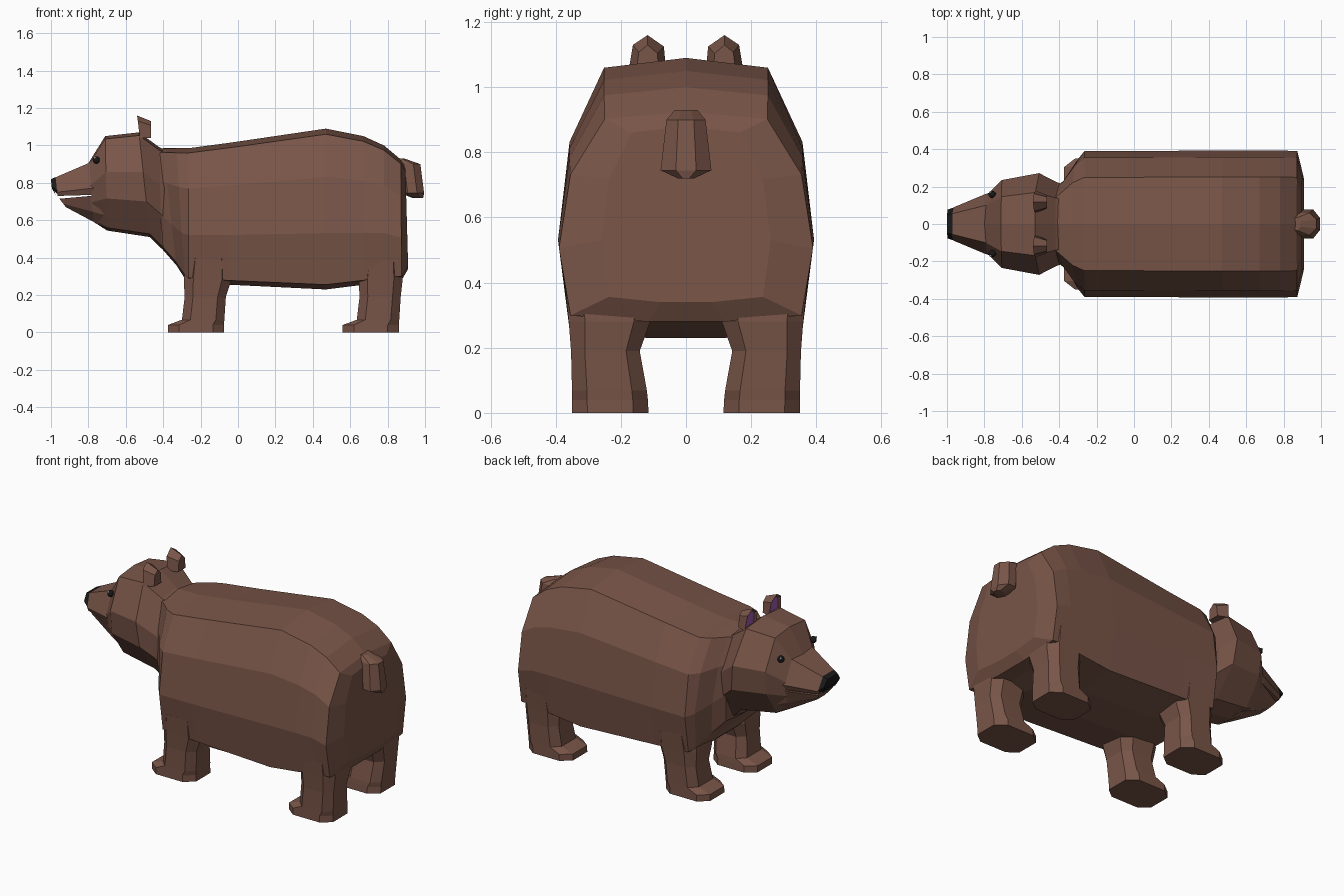
import bpy, bmesh
from mathutils import Vector

if "Cube" in bpy.data.objects:
    bpy.data.objects.remove(bpy.data.objects["Cube"])


def material(name, rgb):
    m = bpy.data.materials.new(name)
    m.diffuse_color = (*rgb, 1)
    m.use_nodes = True
    m.node_tree.nodes["Principled BSDF"].inputs["Base Color"].default_value = m.diffuse_color
    return m


FUR = material("brown_fur", (0.191, 0.091, 0.065))
BLACK = material("black", (0.01, 0.01, 0.01))
WHITE = material("white", (0.9, 0.9, 0.9))
PINK = material("ear_lining", (0.33, 0.10, 0.42))


def finish(bm, name, *mats):
    bmesh.ops.recalc_face_normals(bm, faces=bm.faces)
    me = bpy.data.meshes.new(name)
    bm.to_mesh(me)
    bm.free()
    for m in mats:
        me.materials.append(m)
    ob = bpy.data.objects.new(name, me)
    bpy.context.collection.objects.link(ob)
    return ob


def skin(rings):
    """Flat-faced loft through closed rings of equal length, capped at both ends."""
    bm = bmesh.new()
    vs = [[bm.verts.new(p) for p in r] for r in rings]
    n = len(vs[0])
    for a, b in zip(vs, vs[1:]):
        for i in range(n):
            j = (i + 1) % n
            bm.faces.new((a[i], a[j], b[j], b[i]))
    bm.faces.new(vs[0])
    bm.faces.new(vs[-1])
    return bm


def loft_x(name, profile, sections, mat=FUR):
    """profile: half outline (y, t); sections: (x_top, x_bottom, top, bottom, half width)."""
    full = profile + [(-y, t) for y, t in reversed(profile) if y > 0]
    rings = [[(xb + t * (xt - xb), y * w, b + t * (top - b)) for y, t in full]
             for xt, xb, top, b, w in sections]
    return finish(skin(rings), name, mat)


def loft_z(name, sections, cut, mat=FUR):
    """sections: (z, x0, x1, y0, y1), octagonal rings with corner fraction cut."""
    rings = []
    for z, x0, x1, y0, y1 in sections:
        a, b = (x1 - x0) * cut, (y1 - y0) * cut
        rings.append([(x0 + a, y0, z), (x1 - a, y0, z), (x1, y0 + b, z), (x1, y1 - b, z),
                      (x1 - a, y1, z), (x0 + a, y1, z), (x0, y1 - b, z), (x0, y0 + b, z)])
    return finish(skin(rings), name, mat)


# Body: chest to rump
loft_x("body", [(0, 1), (.64, .965), (.91, .70), (1, .35), (.91, .03), (.3, 0), (0, 0)], [
    (-.44, -.40, .98, .44, .20),
    (-.40, -.33, .985, .36, .25),
    (-.33, -.285, .985, .29, .345),
    (-.265, -.265, .985, .27, .39),
    (-.04, -.04, 1.015, .255, .39),
    (.47, .47, 1.09, .23, .393),
    (.67, .67, 1.05, .255, .393),
    (.78, .78, 1.00, .28, .393),
    (.87, .875, .925, .28, .39),
    (.895, .91, .88, .34, .26)])

# Head with brow and neck
HEAD = [(0, 1), (.62, .97), (1, .62), (.95, .34), (.5, .03), (0, 0)]
loft_x("head", HEAD, [
    (-.80, -.77, .905, .59, .155),
    (-.71, -.70, 1.05, .545, .235),
    (-.53, -.47, 1.07, .51, .272),
    (-.42, -.41, .99, .45, .225),
    (-.36, -.32, .96, .37, .20)])

# Snout, lower jaw and nose
SNOUT = [(0, 1), (.62, 1), (1, .2), (.9, 0), (0, 0)]
loft_x("snout", SNOUT, [
    (-.72, -.72, .935, .735, .185),
    (-.80, -.80, .905, .735, .158),
    (-.975, -.965, .83, .73, .088)])
loft_x("nose", SNOUT, [
    (-.97, -.96, .833, .735, .088),
    (-1.0, -.995, .82, .77, .078),
    (-1.0, -.975, .815, .735, .07)], BLACK)
loft_x("lower_jaw", [(0, 1), (1, 1), (.85, .4), (.5, 0), (0, 0)], [
    (-.70, -.68, .735, .545, .19),
    (-.79, -.77, .73, .59, .15),
    (-.955, -.92, .715, .67, .068)])

# Stubby tail
loft_z("tail", [
    (.72, .93, .99, -.025, .025),
    (.745, .87, .995, -.078, .078),
    (.90, .85, .975, -.06, .06),
    (.93, .84, .89, -.035, .035)], .3)


def ball(name, centre, r, mat):
    bm = bmesh.new()
    bmesh.ops.create_uvsphere(bm, u_segments=10, v_segments=6, radius=r)
    bmesh.ops.translate(bm, verts=bm.verts, vec=centre)
    return finish(bm, name, mat)


for side, s in (("left", -1), ("right", 1)):
    # Legs with stepped paws
    for part, dx, back in (("front_leg", 0, 0), ("hind_leg", .935, .01)):
        rows = [(0, -.375, -.075, .115, .35), (.04, -.375, -.075, .117, .35),
                (.068, -.30, -.073, .12, .35), (.19, -.285, -.065, .142, .353),
                (.28, -.29, -.035 - 2 * back, .11, .36),
                (.40, -.275, -.04 - 2 * back, .11, .372)]
        loft_z(f"{side}_{part}", [(z, x0 + dx, x1 + dx, *sorted((s * a, s * b)))
                                  for z, x0, x1, a, b in rows], .2)

    # Ears: pentagon outline, narrower at the back, lined recess at the front
    outline = [(-.058, 1.04), (-.05, 1.125), (0, 1.16), (.045, 1.13), (.06, 1.04)]
    front = [(-.525 - .15 * max(0, z - 1.06), s * (.118 + y), z) for y, z in outline]
    rear = [(-.465, s * (.118 + y * .6), 1.04 + (z - 1.04) * .75) for y, z in outline]
    bm = skin([front, rear])
    bm.faces.ensure_lookup_table()
    bmesh.ops.recalc_face_normals(bm, faces=bm.faces)
    face = min((f for f in bm.faces if len(f.verts) == 5),
               key=lambda f: f.calc_center_median().x)
    bmesh.ops.inset_region(bm, faces=[face], thickness=.014)
    bmesh.ops.translate(bm, verts=face.verts, vec=(.015, 0, 0))
    face.material_index = 1
    finish(bm, f"{side}_ear", FUR, PINK)

    # Eyes with a small highlight
    eye = Vector((-.758, s * .158, .922))
    ball(f"{side}_eye", eye, .02, BLACK)
    ball(f"{side}_eye_highlight", eye + Vector((-.008, s * .013, .012)), .006, WHITE)
